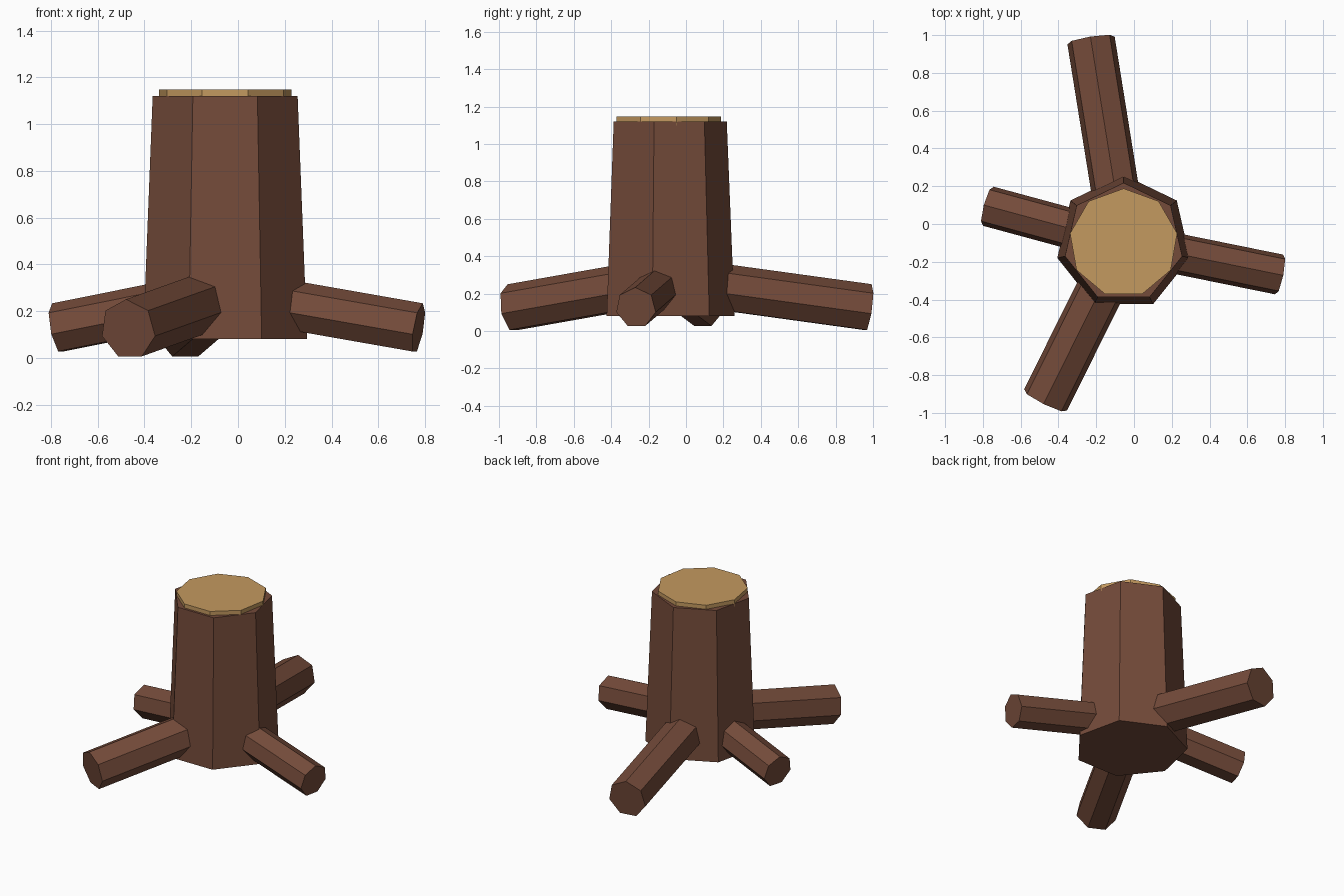
import bpy
import bmesh
from mathutils import Matrix, Vector

if "Cube" in bpy.data.objects:
    bpy.data.objects.remove(bpy.data.objects["Cube"], do_unlink=True)


def make_material(name, rgb):
    mat = bpy.data.materials.new(name)
    mat.use_nodes = True
    color = (*rgb, 1.0)
    mat.diffuse_color = color
    mat.node_tree.nodes["Principled BSDF"].inputs["Base Color"].default_value = color
    return mat


bark = make_material("bark brown", (0.175, 0.070, 0.042))
cut_wood = make_material("cut wood tan", (0.55, 0.32, 0.115))


def prism(name, start, end, sides, r_start, r_end, up, mat):
    """Flat-shaded prism from start to end, with one corner pointing along up."""
    start, end = Vector(start), Vector(end)
    axis = (end - start).normalized()
    side = Vector(up).cross(axis).normalized()
    corner = axis.cross(side)
    frame = Matrix((side, corner, axis)).transposed().to_4x4()
    frame.translation = (start + end) / 2
    bm = bmesh.new()
    bmesh.ops.create_cone(bm, cap_ends=True, segments=sides, radius1=r_start,
                          radius2=r_end, depth=(end - start).length, matrix=frame)
    mesh = bpy.data.meshes.new(name)
    bm.to_mesh(mesh)
    bm.free()
    mesh.materials.append(mat)
    obj = bpy.data.objects.new(name, mesh)
    bpy.context.collection.objects.link(obj)
    return obj


# Tapered trunk and the pale cut slice on top
cx, cy = -0.055, -0.10
back = (0, 1, 0)
prism("trunk", (cx, cy, 0.08), (cx, cy, 1.12), 7, 0.36, 0.318, back, bark)
prism("cut_top", (cx, cy, 1.10), (cx, cy, 1.148), 9, 0.288, 0.288, back, cut_wood)

# Roots spreading down and out from the trunk core
roots = {
    "back_root": ((-0.228, 0.975, 0.122), 0.13),
    "front_root": ((-0.47, -0.935, 0.122), 0.13),
    "left_root": ((0.772, -0.268, 0.125), 0.11),
    "right_root": ((-0.775, 0.095, 0.125), 0.11),
}
for name, (tip, radius) in roots.items():
    prism(name, (cx, cy, 0.27), tip, 7, radius, radius, (0, 0, 1), bark)
